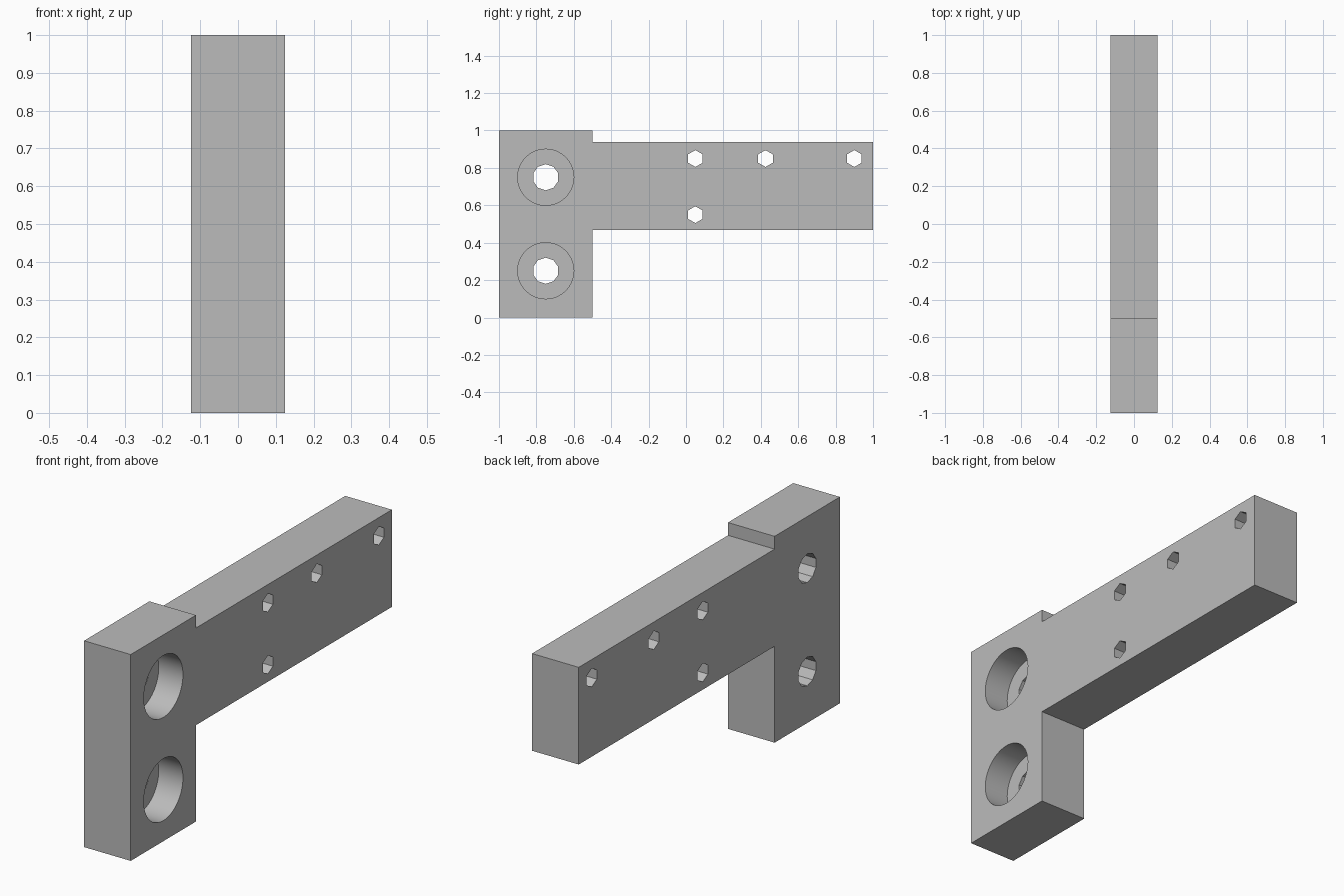
import bpy
import bmesh
from math import cos, sin, tau

cube = bpy.data.objects.get("Cube")
if cube:
    bpy.data.objects.remove(cube, do_unlink=True)

HALF = 0.125            # half the plate thickness
BORE_FLOOR = -0.005     # x of the counterbore floor

grey = bpy.data.materials.new("plain grey")
grey.use_nodes = True
grey.diffuse_color = (0.5, 0.5, 0.5, 1)
grey.node_tree.nodes["Principled BSDF"].inputs["Base Color"].default_value = (0.5, 0.5, 0.5, 1)


def prism(name, outline, x0, x1):
    """Extrude a (y, z) outline along x."""
    bm = bmesh.new()
    face = bm.faces.new([bm.verts.new((x0, y, z)) for y, z in outline])
    top = bmesh.ops.extrude_face_region(bm, geom=[face])["geom"]
    verts = [v for v in top if isinstance(v, bmesh.types.BMVert)]
    bmesh.ops.translate(bm, vec=(x1 - x0, 0, 0), verts=verts)
    bmesh.ops.recalc_face_normals(bm, faces=bm.faces)
    mesh = bpy.data.meshes.new(name)
    bm.to_mesh(mesh)
    bm.free()
    mesh.materials.append(grey)
    obj = bpy.data.objects.new(name, mesh)
    bpy.context.collection.objects.link(obj)
    return obj


def drill(body, y, z, radius, sides, x0=-0.3):
    """Cut a hole, with a corner at its top, from the +x side down to x0."""
    ring = [(y + radius * sin(tau * i / sides), z + radius * cos(tau * i / sides))
            for i in range(sides)]
    cutter = prism("hole_cutter", ring, x0, 0.3)
    cutter.hide_render = True
    mod = body.modifiers.new("hole", "BOOLEAN")
    mod.operation = "DIFFERENCE"
    mod.solver = "EXACT"
    mod.object = cutter
    bpy.ops.object.modifier_apply(modifier=mod.name)
    bpy.data.objects.remove(cutter, do_unlink=True)


# Mounting block and arm as one plate
bracket = prism("bracket_plate", [
    (-1, 0), (-0.5, 0), (-0.5, 0.467), (1, 0.467),
    (1, 0.938), (-0.5, 0.938), (-0.5, 1), (-1, 1)], -HALF, HALF)
bpy.ops.object.select_all(action="DESELECT")
bpy.context.view_layer.objects.active = bracket
bracket.select_set(True)

# Counterbored bolt holes in the block
for z in (0.25, 0.75):
    drill(bracket, -0.75, z, 0.15, 64, BORE_FLOOR)
    drill(bracket, -0.75, z, 0.07, 10)

# Small hexagonal holes in the arm
for y, z in ((0.05, 0.55), (0.05, 0.85), (0.425, 0.85), (0.9, 0.85)):
    drill(bracket, y, z, 0.045, 6)

bpy.ops.object.shade_smooth_by_angle()
